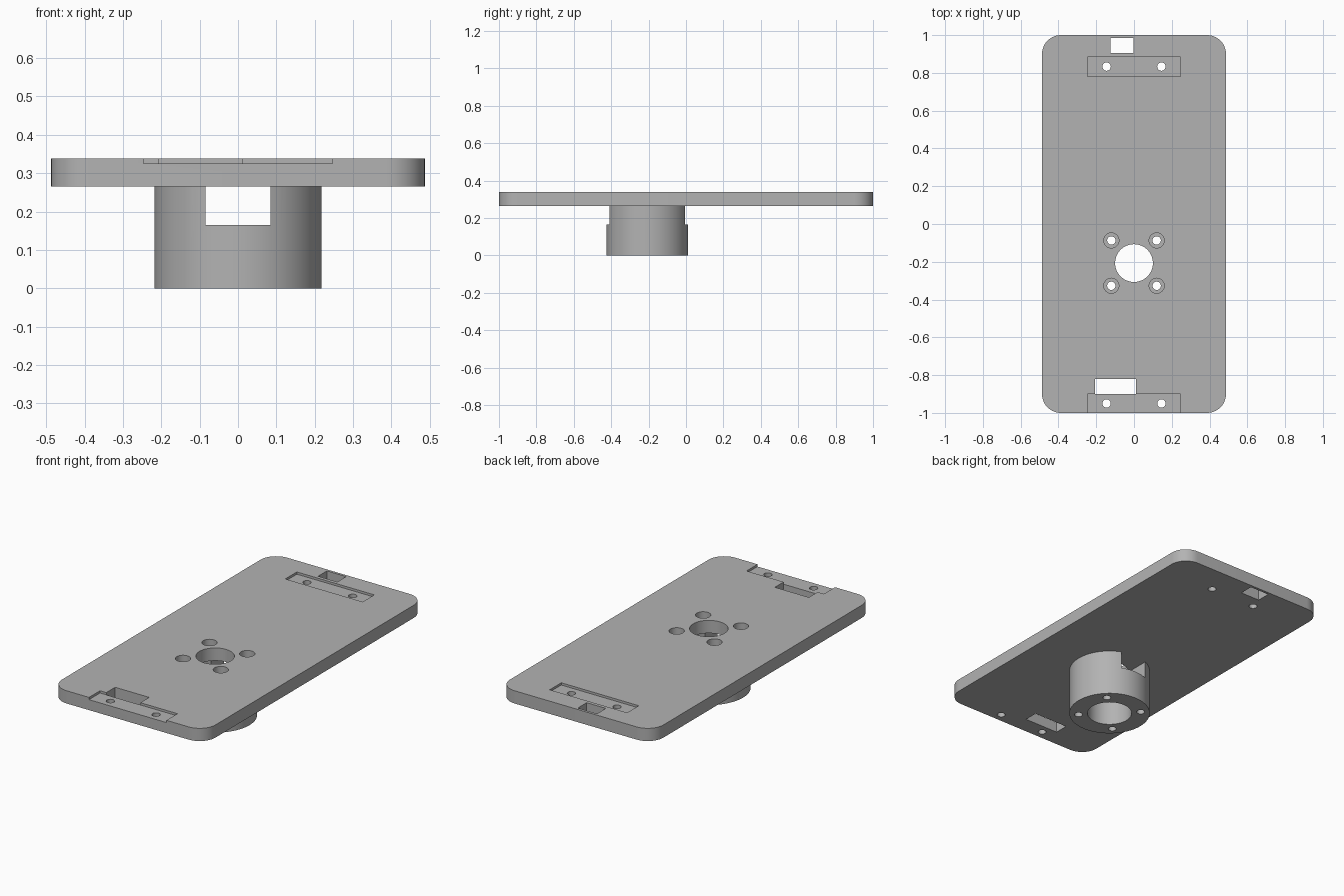
import bpy, bmesh, math
from mathutils import Matrix

cube = bpy.data.objects.get("Cube")
if cube:
    bpy.data.objects.remove(cube, do_unlink=True)

# Main dimensions
HALF_W, HALF_L, CORNER = 0.487, 1.0, 0.1
BASE, TOP = 0.265, 0.338
HUB_Y, HUB_R = -0.207, 0.218
RECESS_Z = 0.325
PAIR_X, BOLT = 0.145, 0.12
HOLE_R = 0.022
EPS = 0.05

grey = bpy.data.materials.new("plain_grey")
grey.use_nodes = True
COLOUR = (0.45, 0.45, 0.45, 1)
grey.diffuse_color = COLOUR
grey.node_tree.nodes["Principled BSDF"].inputs["Base Color"].default_value = COLOUR


def to_object(bm, name):
    bmesh.ops.recalc_face_normals(bm, faces=bm.faces)
    mesh = bpy.data.meshes.new(name)
    bm.to_mesh(mesh)
    bm.free()
    mesh.materials.append(grey)
    obj = bpy.data.objects.new(name, mesh)
    bpy.context.collection.objects.link(obj)
    return obj


def box(name, x0, x1, y0, y1, z0, z1):
    bm = bmesh.new()
    place = (Matrix.Translation(((x0 + x1) / 2, (y0 + y1) / 2, (z0 + z1) / 2))
             @ Matrix.Diagonal((x1 - x0, y1 - y0, z1 - z0, 1)))
    bmesh.ops.create_cube(bm, size=1, matrix=place)
    return to_object(bm, name)


def cylinder(name, x, y, r, z0, z1, sides=32):
    bm = bmesh.new()
    bmesh.ops.create_cone(bm, cap_ends=True, segments=sides, radius1=r, radius2=r,
                          depth=z1 - z0, matrix=Matrix.Translation((x, y, (z0 + z1) / 2)))
    return to_object(bm, name)


def rounded_plate(name):
    bm = bmesh.new()
    verts = []
    for i, (sx, sy) in enumerate([(1, 1), (-1, 1), (-1, -1), (1, -1)]):
        for k in range(13):
            a = math.radians(90 * i + 7.5 * k)
            verts.append(bm.verts.new((sx * (HALF_W - CORNER) + CORNER * math.cos(a),
                                       sy * (HALF_L - CORNER) + CORNER * math.sin(a), BASE)))
    face = bm.faces.new(verts)
    new = bmesh.ops.extrude_face_region(bm, geom=[face])["geom"]
    bmesh.ops.translate(bm, vec=(0, 0, TOP - BASE),
                        verts=[v for v in new if isinstance(v, bmesh.types.BMVert)])
    return to_object(bm, name)


def combine(obj, other, operation):
    mod = obj.modifiers.new(operation.lower(), "BOOLEAN")
    mod.operation, mod.solver, mod.object = operation, "EXACT", other
    bpy.context.view_layer.objects.active = obj
    bpy.ops.object.modifier_apply(modifier=mod.name)
    bpy.data.objects.remove(other, do_unlink=True)


# Round hub with a wide bore and a notch running front to back
hub = cylinder("mounting_plate_with_hub", 0, HUB_Y, HUB_R, 0, BASE, 96)
combine(hub, cylinder("bore", 0, HUB_Y, 0.12, -EPS, BASE + EPS, 64), "DIFFERENCE")
combine(hub, box("notch", -0.085, 0.085, HUB_Y - 0.3, HUB_Y + 0.3, 0.165, BASE + EPS), "DIFFERENCE")

# Plate with a central hole, two shallow recesses and two through slots
plate = rounded_plate("plate")
combine(plate, cylinder("centre_hole", 0, HUB_Y, 0.1, BASE - EPS, TOP + EPS, 64), "DIFFERENCE")
for y0, y1 in ((0.78, 0.885), (-1 - EPS, -0.9)):
    combine(plate, box("recess", -0.246, 0.246, y0, y1, RECESS_Z, TOP + EPS), "DIFFERENCE")
for x0, x1, y0, y1 in ((-0.125, -0.003, 0.905, 0.985), (-0.206, 0.01, -0.9, -0.82)):
    combine(plate, box("slot", x0, x1, y0, y1, BASE - EPS, TOP + EPS), "DIFFERENCE")
for x in (-PAIR_X, PAIR_X):
    for y in (0.833, -0.95):
        combine(plate, cylinder("screw_hole", x, y, HOLE_R, BASE - EPS, TOP + EPS), "DIFFERENCE")

# Join plate and hub, then drill the counterbored bolt holes through both
combine(hub, plate, "UNION")
for sx in (-1, 1):
    for sy in (-1, 1):
        x, y = sx * BOLT, HUB_Y + sy * BOLT
        combine(hub, cylinder("bolt_hole", x, y, HOLE_R, -EPS, TOP + EPS), "DIFFERENCE")
        combine(hub, cylinder("counterbore", x, y, 0.04, TOP - 0.04, TOP + EPS), "DIFFERENCE")

# Smooth the round walls and keep the edges sharp
bpy.ops.object.select_all(action="DESELECT")
hub.select_set(True)
bpy.context.view_layer.objects.active = hub
bpy.ops.object.shade_smooth_by_angle(angle=math.radians(30))
